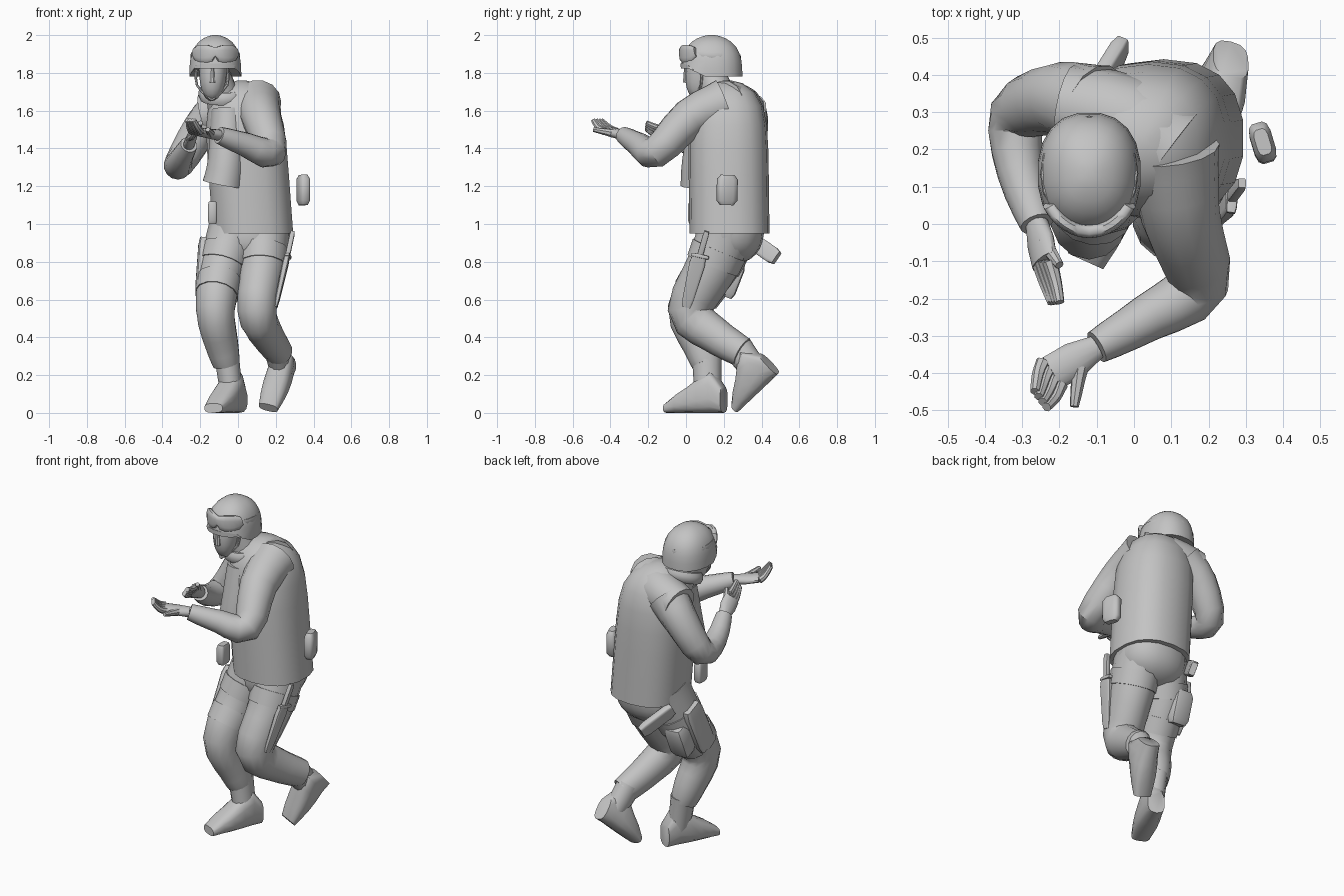
import bpy, bmesh, math
from mathutils import Vector

if "Cube" in bpy.data.objects:
    bpy.data.objects.remove(bpy.data.objects["Cube"])

colour = (.55, .55, .55, 1)
grey = bpy.data.materials.new("plain_grey")
grey.use_nodes = True
grey.diffuse_color = colour
grey.node_tree.nodes["Principled BSDF"].inputs["Base Color"].default_value = colour

SIDEWAYS, UP = Vector((1, 0, 0)), Vector((0, 0, 1))


def tube(name, rows, ref=SIDEWAYS, axis=None, power=2, sides=14, closed=False, tweak=None):
    """Loft rounded sections; each row is (centre, half width, half depth)."""
    centres = [row[0] for row in rows]
    last = len(rows) - 1
    bm = bmesh.new()
    rings = []
    for i, (centre, width, depth) in enumerate(rows):
        before = centres[i - 1] if closed else centres[max(i - 1, 0)]
        after = centres[(i + 1) % len(rows)] if closed else centres[min(i + 1, last)]
        along = (axis or after - before).normalized()
        across = (ref - along * along.dot(ref)).normalized()
        outward = along.cross(across)
        ring = []
        for k in range(sides):
            angle = math.tau * (k + .5) / sides
            c, s = math.cos(angle), math.sin(angle)
            c = math.copysign(abs(c) ** (2 / power), c)
            s = math.copysign(abs(s) ** (2 / power), s)
            ring.append(bm.verts.new(centre + across * width * c + outward * depth * s))
        rings.append(ring)
    pairs = list(zip(rings, rings[1:]))
    if closed:
        pairs.append((rings[-1], rings[0]))
    else:
        bm.faces.new(rings[0])
        bm.faces.new(rings[-1])
    for lower, upper in pairs:
        for k in range(sides):
            bm.faces.new((lower[k - 1], lower[k], upper[k], upper[k - 1]))
    if tweak:
        for vert in bm.verts:
            tweak(vert.co)
    bmesh.ops.recalc_face_normals(bm, faces=bm.faces)
    mesh = bpy.data.meshes.new(name)
    bm.to_mesh(mesh)
    bm.free()
    mesh.materials.append(grey)
    part = bpy.data.objects.new(name, mesh)
    bpy.context.collection.objects.link(part)
    bpy.ops.object.select_all(action="DESELECT")
    part.select_set(True)
    bpy.context.view_layer.objects.active = part
    bpy.ops.object.shade_smooth_by_angle(angle=math.radians(42))


def smooth_path(points, steps=3):
    """Pass a smooth curve through a few joints."""
    path = []
    for i in range(len(points) - 1):
        start, end = points[i], points[i + 1]
        before, after = points[max(i - 1, 0)], points[min(i + 2, len(points) - 1)]
        for k in range(steps):
            f = k / steps
            leave, arrive = (end - before) / 2, (after - start) / 2
            path.append(start.lerp(end, f * f * (3 - 2 * f))
                        + leave * f * (1 - f) ** 2 - arrive * f * f * (1 - f))
    return path + [points[-1]]


def limb(name, joints, thick, thin, flat=1, ref=SIDEWAYS, sides=14):
    """Tapering limb through its joints; returns its sections for straps."""
    path = smooth_path([Vector(joint) for joint in joints])
    rows = []
    for i, centre in enumerate(path):
        radius = thick + (thin - thick) * (i / (len(path) - 1)) ** .9
        rows.append((centre, radius * flat, radius))
    tube(name, rows, ref, sides=sides)
    return rows


def dome(name, base, tip, width, depth, sharpness, power=2.3, sides=18, tweak=None):
    """Rounded shell closing towards its tip."""
    base, tip, steps = Vector(base), Vector(tip), 8
    rows = []
    for i in range(steps + 1):
        f = math.sin(math.pi / 2 * i / steps)
        scale = max(.01, 1 - f ** sharpness) ** .5
        rows.append((base.lerp(tip, f), width * scale, depth * scale))
    tube(name, rows, axis=UP, power=power, sides=sides, tweak=tweak)


def block(name, start, end, width, depth, taper=1, ref=SIDEWAYS, inset=.8, power=6):
    """Box with softened ends between two points."""
    start, end = Vector(start), Vector(end)
    rows = []
    for f, shrink in ((0, inset), (.15, 1), (.85, 1), (1, inset)):
        scale = shrink * (1 + (taper - 1) * f)
        rows.append((start.lerp(end, f), width * scale, depth * scale))
    tube(name, rows, ref, power=power, sides=12)


def strap(name, rows, index):
    """Thin band wrapped around a limb between two of its sections."""
    tube(name, [(c, a * 1.05, b * 1.05) for c, a, b in rows[index:index + 2]])


def band(name, centre, width, depth, tall, thick, tilt=0):
    """Closed oval ring."""
    rows = []
    for k in range(20):
        t = math.tau * k / 20
        offset = Vector((width * math.cos(t), depth * math.sin(t), tilt * math.sin(t)))
        rows.append((Vector(centre) + offset, tall, thick))
    tube(name, rows, UP, closed=True, sides=8)


def hand(side, wrist, knuckles, tip, across, thumb_tip):
    """Cupped hand: flat palm, four fingers and a thumb."""
    wrist, knuckles, tip = Vector(wrist), Vector(knuckles), Vector(tip)
    across, thumb_tip = Vector(across), Vector(thumb_tip)
    middle = wrist.lerp(knuckles, .5)
    tube(side + "_palm", [(wrist, .033, .03), (middle, .05, .026), (knuckles, .05, .022)], across)
    for i in range(4):
        spread = across * (i - 1.5) / 2
        bend = knuckles.lerp(tip, .5) + spread - UP * .01
        limb(f"{side}_finger_{i + 1}", (knuckles + spread, bend, tip + spread * .7),
             .021, .013, ref=across, sides=8)
    limb(side + "_thumb", (middle + across / 2, thumb_tip), .024, .012, ref=across, sides=8)


def boot(side, ankle, heel, toe, up):
    """Shaft and foot; the foot follows the sole from heel to toe."""
    heel, toe, up = Vector(heel), Vector(toe), Vector(up)
    heights = (.14, .23, .19, .14, .1, .05)
    rows = []
    for i, height in enumerate(heights):
        f = i / (len(heights) - 1)
        rows.append((heel.lerp(toe, f) + up * height / 2, .05 + .02 * math.sin(3 * f), height / 2))
    tube(side + "_boot", rows, (toe - heel).cross(up), toe - heel, power=2.8)
    limb(side + "_boot_shaft", (ankle, heel.lerp(toe, .28) + up * .09), .08, .07, flat=.85)


# Jacket, shoulders and hips
dome("jacket", (.08, .23, .95), (.02, .22, 1.76), .215, .212, 8, power=2.4)
limb("shoulder_yoke", [(-.18, .32, 1.58), (-.02, .28, 1.62), (.1, .2, 1.63)], .11, .13,
     ref=UP)
limb("chest_bulge", [(-.08, .1, 1.21), (-.06, .1, 1.34), (-.05, .14, 1.6)], .13, .11, flat=.85)
dome("hips", (.08, .235, .98), (.06, .22, .78), .2, .18, 3)

# Trouser legs and boots
right_leg = limb("right_trouser_leg", [
    (-.01, .23, 1), (-.08, .15, .78), (-.12, .02, .55), (-.085, .08, .36), (-.06, .11, .26)],
    .16, .08, flat=.9)
left_leg = limb("left_trouser_leg", [
    (.14, .23, 1), (.13, .14, .78), (.1, .02, .54), (.15, .14, .42), (.22, .3, .32)],
    .16, .08, flat=.9)
boot("right", (-.06, .11, .3), (.005, .2, 0), (-.13, -.1, 0), UP)
boot("left", (.2, .27, .35), (.26, .49, .21), (.16, .28, .01), (0, -.7, .7))

# Sleeves and hands
left_wrist, right_wrist = (-.1, -.33, 1.47), (-.26, 0, 1.42)
limb("left_sleeve", [(.1, .2, 1.64), (.125, .02, 1.56), (.17, -.16, 1.38), (.04, -.25, 1.42),
                     left_wrist], .13, .046, ref=Vector((.3, -.3, .5)))
limb("right_sleeve", [(-.1, .31, 1.6), (-.2, .335, 1.5), (-.31, .29, 1.32), (-.305, .14, 1.34),
                      right_wrist], .12, .046)
hand("left", left_wrist, (-.22, -.4, 1.49), (-.25, -.47, 1.55), (.03, -.04, 0), (-.16, -.49, 1.5))
hand("right", right_wrist, (-.24, -.1, 1.48), (-.21, -.21, 1.52), (.02, 0, .03), (-.2, -.11, 1.53))

# Head, face and collar
limb("neck", [(-.06, .2, 1.6), (-.12, .13, 1.8)], .1, .075)
dome("head", (-.13, .11, 1.88), (-.137, .08, 1.65), .076, .105, 3, sides=14)
face = Vector((-.137, 0, 1.755))
limb("nose", [face + UP * .07, face - UP * .005], .01, .018, sides=8)
for side, name in ((-1, "right_chin_strap"), (1, "left_chin_strap")):
    jaw = Vector((side * .08, .08, -.02))
    limb(name, [face + jaw + UP * .1, face + jaw, face + Vector((0, .03, -.1))],
         .008, .006, ref=Vector((.3, .8, 0)), sides=6)
band("collar", (-.08, .16, 1.69), .11, .09, .035, .02, tilt=.03)


# Helmet with a raised brow
def raise_brow(co):
    if co.z < 1.82:
        co.z += .07 * max(0, min(1, 1 - co.y / .08))


crown = Vector((-.12, .135, 1.9))
dome("helmet", crown - UP * .12, crown + UP * .1, .139, .165, 3, sides=20, tweak=raise_brow)

# Goggles with two lens bulges, and their strap
band("goggle_strap", crown - UP * .01, .126, .15, .018, .006, tilt=-.01)
lenses = []
for k in range(13):
    turn = math.radians(212 + 116 * k / 12)
    bulge = abs(math.sin(math.tau * k / 12)) ** .5
    centre = crown + Vector((.127 * math.cos(turn), .155 * math.sin(turn), .01 - .01 * bulge))
    lenses.append((centre, .025 + .025 * bulge, .018))
tube("goggles", lenses, UP, power=3, sides=12)

# Thigh straps
strap("left_thigh_strap", left_leg, 2)
strap("right_thigh_strap_upper", right_leg, 2)
strap("right_thigh_strap_lower", right_leg, 4)

# Knife in its sheath on the left thigh
block("knife_sheath", (.26, .07, .83), (.2, 0, .56), .018, .045, taper=.6)
block("knife_handle", (.26, .07, .82), (.29, .11, .96), .013, .016)
block("knife_guard", (.26, .03, .84), (.27, .12, .82), .014, .01)

# Holster, sidearm grip and pouch on the right thigh
block("holster", (-.18, .21, .91), (-.2, .09, .63), .028, .07)
block("sidearm_grip", (-.13, .32, .93), (-.03, .48, .82), .022, .045)
block("thigh_pouch", (-.12, .27, .8), (-.13, .2, .62), .06, .055)

# Belt pouches
block("left_belt_pouch", (.345, .215, 1.1), (.345, .22, 1.26), .03, .055,
      ref=Vector((1, .3, 0)), inset=.65, power=3.5)
block("front_belt_pouch", (-.135, .05, 1), (-.135, .05, 1.12), .024, .04)
